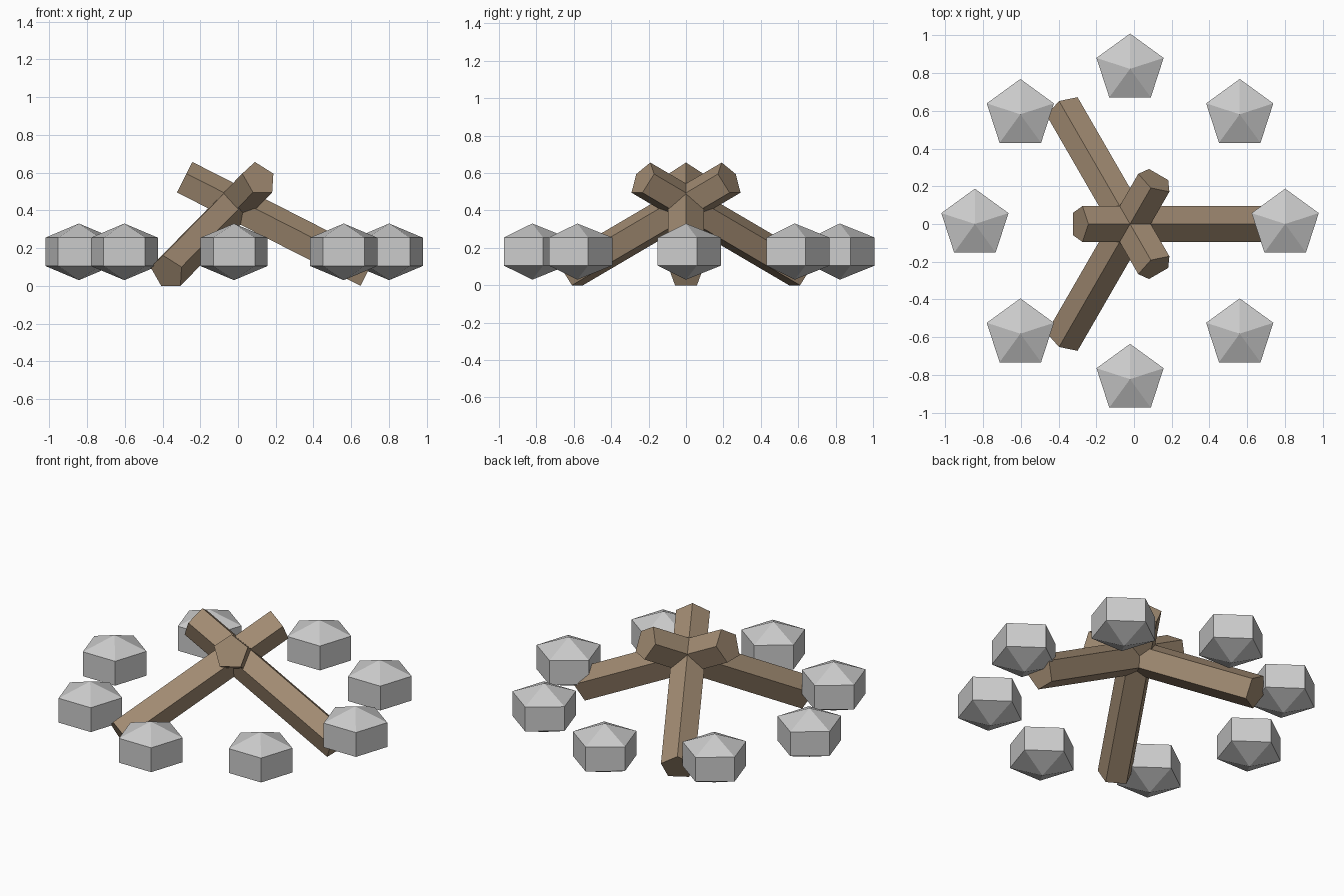
import bpy
from math import pi, cos, sin
from mathutils import Vector, Matrix

if "Cube" in bpy.data.objects:
    bpy.data.objects.remove(bpy.data.objects["Cube"])

CX = -0.021  # ring centre, so the bounding box is centred on x = 0

wood = bpy.data.materials.new("wood")
wood.diffuse_color = (0.36, 0.26, 0.17, 1)
wood.use_nodes = True
wood.node_tree.nodes["Principled BSDF"].inputs["Base Color"].default_value = wood.diffuse_color

# Ring of squashed low-poly stones
for i in range(8):
    a = i * pi / 4
    bpy.ops.mesh.primitive_uv_sphere_add(
        segments=5, ring_count=3, radius=0.216,
        location=(CX + 0.822 * cos(a), 0.822 * sin(a), 0.18))
    stone = bpy.context.object
    stone.name = f"stone_{i + 1}"
    stone.scale = (1, 1, 0.695)

# Three five-sided logs leaning on each other, ridge edge facing up
upper, lower = Vector((-0.266, 0, 0.567)), Vector((0.707, 0, 0.072))
axis = (lower - upper).normalized()
side = Vector((0, 1, 0))
ridge = axis.cross(side)
for i in range(3):
    bpy.ops.mesh.primitive_cylinder_add(
        vertices=5, radius=0.1, depth=(lower - upper).length)
    log = bpy.context.object
    log.name = f"log_{i + 1}"
    log.data.materials.append(wood)
    # local y (a cylinder corner) -> ridge, local z -> log axis
    frame = Matrix((ridge.cross(axis), ridge, axis)).transposed().to_4x4()
    log.matrix_world = (Matrix.Translation((CX, 0, 0))
                        @ Matrix.Rotation(i * 2 * pi / 3, 4, 'Z')
                        @ Matrix.Translation((upper + lower) / 2) @ frame)
